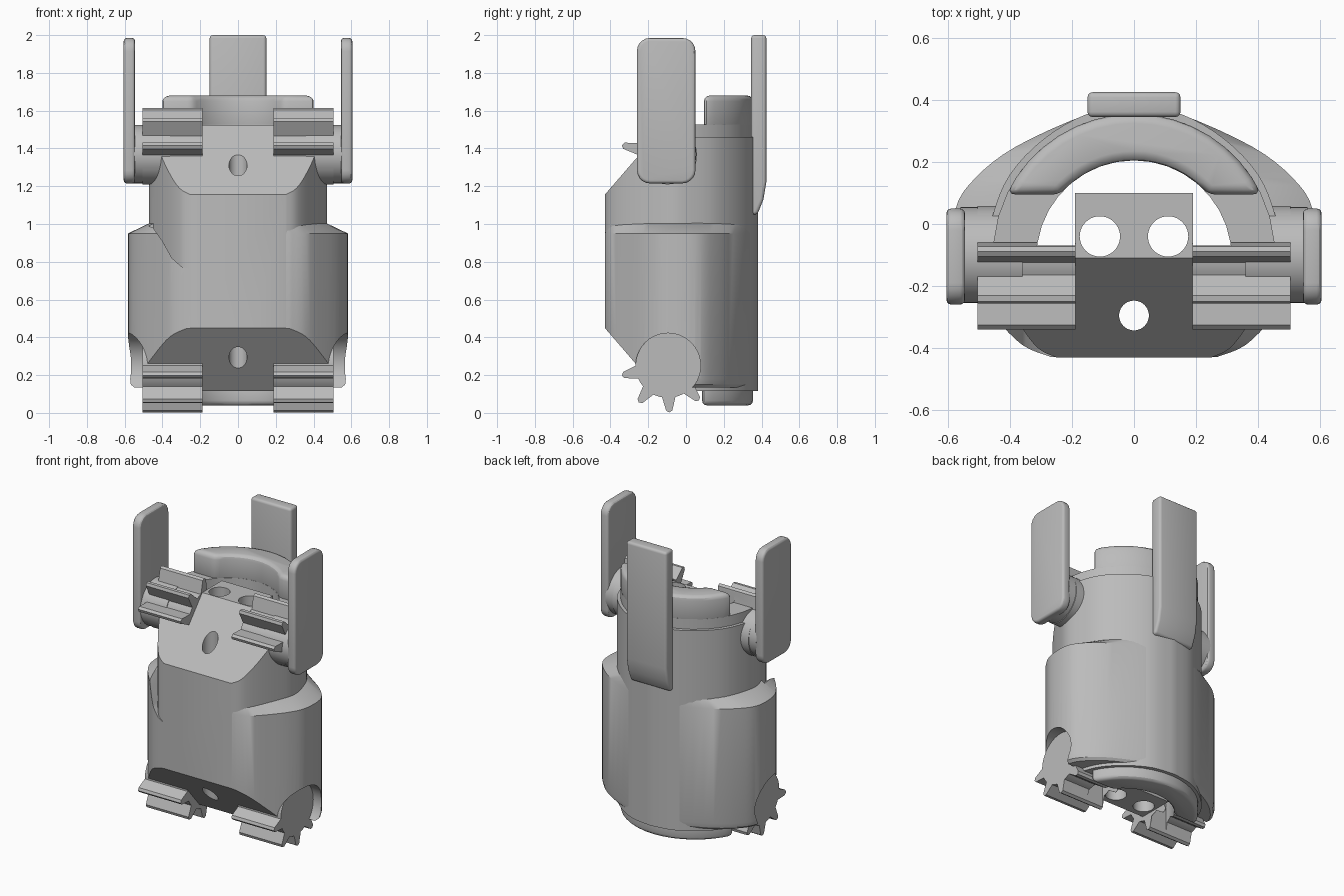
import bpy, bmesh, math

cube = bpy.data.objects.get("Cube")
if cube:
    bpy.data.objects.remove(cube, do_unlink=True)

GREY = (0.5, 0.5, 0.5, 1)
mat = bpy.data.materials.new("plain_grey")
mat.use_nodes = True
mat.diffuse_color = GREY
mat.node_tree.nodes["Principled BSDF"].inputs["Base Color"].default_value = GREY


def loft(name, rings):
    """Skin a stack of closed rings and cap both ends."""
    bm = bmesh.new()
    loops = [[bm.verts.new(p) for p in ring] for ring in rings]
    n = len(loops[0])
    for a, b in zip(loops, loops[1:]):
        for i in range(n):
            j = (i + 1) % n
            bm.faces.new((a[i], a[j], b[j], b[i]))
    bm.faces.new(loops[0][::-1])
    bm.faces.new(loops[-1])
    bmesh.ops.recalc_face_normals(bm, faces=bm.faces)
    mesh = bpy.data.meshes.new(name)
    bm.to_mesh(mesh)
    bm.free()
    mesh.materials.append(mat)
    obj = bpy.data.objects.new(name, mesh)
    bpy.context.collection.objects.link(obj)
    return obj


def prism(name, pts, lo, hi, axis):
    place = {"x": lambda p, d: (d, p[0], p[1]),
             "y": lambda p, d: (p[0], d, p[1]),
             "z": lambda p, d: (p[0], p[1], d)}[axis]
    return loft(name, [[place(p, d) for p in pts] for d in (lo, hi)])


def arc(cx, cy, r, start, end, n):
    steps = [math.radians(start + (end - start) * i / n) for i in range(n + 1)]
    return [(cx + r * math.cos(a), cy + r * math.sin(a)) for a in steps]


def circle(cx, cy, r, n=40):
    return arc(cx, cy, r, 0, 360, n)[:-1]


def apply(obj, mod):
    bpy.ops.object.select_all(action="DESELECT")
    bpy.context.view_layer.objects.active = obj
    obj.select_set(True)
    bpy.ops.object.modifier_apply(modifier=mod.name)


def cut(obj, cutters):
    for c in cutters:
        mod = obj.modifiers.new("cut", "BOOLEAN")
        mod.operation = "DIFFERENCE"
        mod.solver = "EXACT"
        mod.object = c
        apply(obj, mod)


def bevel(obj, width, segments=3):
    mod = obj.modifiers.new("round", "BEVEL")
    mod.width = width
    mod.segments = segments
    mod.limit_method = "ANGLE"
    mod.angle_limit = math.radians(40)
    apply(obj, mod)


def outline(half, steps=4):
    """Smooth a half outline through its points and mirror it in x."""
    pts = [half[0]] + half + [half[-1]]
    out = []
    for a, b, c, d in zip(pts, pts[1:], pts[2:], pts[3:]):
        for s in range(steps):
            t = s / steps
            out.append(tuple(0.5 * (2 * q + (r - p) * t + (2 * p - 5 * q + 4 * r - e) * t * t
                                    + (3 * q - p - 3 * r + e) * t ** 3)
                             for p, q, r, e in zip(a, b, c, d)))
    return out + [half[-1]] + [(-x, y) for x, y in reversed(out)]


def level(pts, z, k=1.0):
    return [(x * k, y * k, z) for x, y in pts]


core_line = outline([(.25, -.43), (.31, -.4), (.37, -.32), (.43, -.2), (.47, -.08),
                     (.455, .03), (.4, .16), (.29, .275), (.15, .355), (0, .38)])
wide_line = outline([(.27, -.428), (.36, -.39), (.45, -.3), (.53, -.2), (.575, -.1),
                     (.575, .05), (.51, .15), (.38, .25), (.15, .353), (0, .376)])

# Cutters: well, vertical holes, front chamfers
CY, WELL = -.11, .315
cutters = [
    prism("well_cutter", arc(0, CY, WELL, 7.3, 172.7, 32)
          + [(-.19, -.07), (-.19, .1), (.19, .1), (.19, -.07)], -.1, 2.1, "z"),
    prism("front_hole_cutter", circle(0, -.295, .048), -.1, 2.1, "z"),
    prism("hole_cutter_a", circle(-.11, -.04, .065), -.1, 2.1, "z"),
    prism("hole_cutter_b", circle(.11, -.04, .065), -.1, 2.1, "z"),
    prism("top_chamfer_cutter", [(-.494, 1.081), (-.046, 1.599), (-.6, 1.7), (-.6, 1.081)],
          -.8, .8, "x"),
    prism("low_chamfer_cutter", [(-.486, .515), (-.066, .0275), (-.6, -.02), (-.6, .515)],
          -.8, .8, "x"),
]
well = cutters[:1]
pockets = [prism("pocket_cutter", circle(-.095, .25, .172), s * .505, s * .7, "x")
           for s in (1, -1)]
notch = prism("notch_cutter", [(-.24, .755), (-.3, .775), (-.35, .82), (-.4, .91), (-.45, .98),
                               (-.53, 1.01), (-.53, 1.1), (-.2, 1.1)], -.6, -.16, "y")

parts = []

# Body: tall core, wide lower casing, central block
core = loft("core_body", [level(core_line, .115), level(core_line, 1.46)])
cut(core, cutters)
casing = loft("lower_casing", [level(wide_line, .135, .95), level(wide_line, .15, .985),
                               level(wide_line, .18), level(wide_line, .95),
                               level(core_line, 1.01, .97)])
cut(casing, cutters + pockets + [notch])
block = prism("central_block", [(-.19, -.425), (.19, -.425), (.19, .1), (-.19, .1)],
              .125, 1.525, "z")
cut(block, cutters[1:])
parts += [core, casing, block]


# Curved collars around the well
def collar(name, y_end, z0, z1, width):
    ends = [math.degrees(math.asin((y_end - c) / r)) for c, r in ((-.1, .455), (CY, WELL))]
    pts = (arc(0, -.1, .455, ends[0], 180 - ends[0], 16)
           + arc(0, CY, WELL, 180 - ends[1], ends[1], 16))
    obj = prism(name, pts, z0, z1, "z")
    if width:
        bevel(obj, width)
    return obj


parts += [collar("top_rim", -.06, 1.4, 1.528, 0),
          collar("top_collar", .095, 1.5, 1.68, .03),
          collar("bottom_foot", .085, .04, .16, .025)]

# Back upright with a tapered lower end
upright = prism("back_upright", [(.345, 2), (.425, 2), (.425, 1.22), (.41, 1.13),
                                 (.378, 1.05), (.345, 1.05)], -.15, .15, "x")
bevel(upright, .018)
parts.append(upright)


# Toothed rollers
def roller(name, z, r, teeth, s):
    pts = []
    for deg in range(0, 360, 4):
        if all(abs(deg - a) > 13 for a in teeth):
            pts.append((deg, r))
    for a in teeth:
        pts += [(a - 12, r), (a - 4, .238), (a, .248), (a + 4, .238), (a + 12, r)]
    ring = [(-.097 + q * math.cos(math.radians(d)), z + q * math.sin(math.radians(d)))
            for d, q in sorted(pts)]
    obj = prism(name, ring, s * .188, s * .505, "x")
    cut(obj, well)
    return obj


# Side plates, their hubs and the rollers
for side, s in (("left", 1), ("right", -1)):
    parts.append(roller(side + "_lower_roller", .25, .17, (192, 232, 272, 312), s))
    parts.append(roller(side + "_upper_roller", 1.365, .155, (168, 128, 88), s))
    hub = prism(side + "_hub", circle(-.1, 1.37, .155), s * .36, s * .56, "x")
    corners = (arc(-.02, 1.915, .07, 0, 90, 5) + arc(-.19, 1.915, .07, 90, 180, 5)
               + arc(-.19, 1.285, .07, 180, 270, 5) + arc(-.02, 1.285, .07, 270, 360, 5))
    plate = prism(side + "_plate", corners, s * .545, s * .605, "x")
    bevel(plate, .016)
    parts += [hub, plate]

# Remove cutters and smooth the curved sides
for c in cutters + pockets + [notch]:
    bpy.data.objects.remove(c, do_unlink=True)
bpy.ops.object.select_all(action="DESELECT")
for p in parts:
    p.select_set(True)
bpy.context.view_layer.objects.active = parts[0]
bpy.ops.object.shade_smooth_by_angle(angle=math.radians(30))
